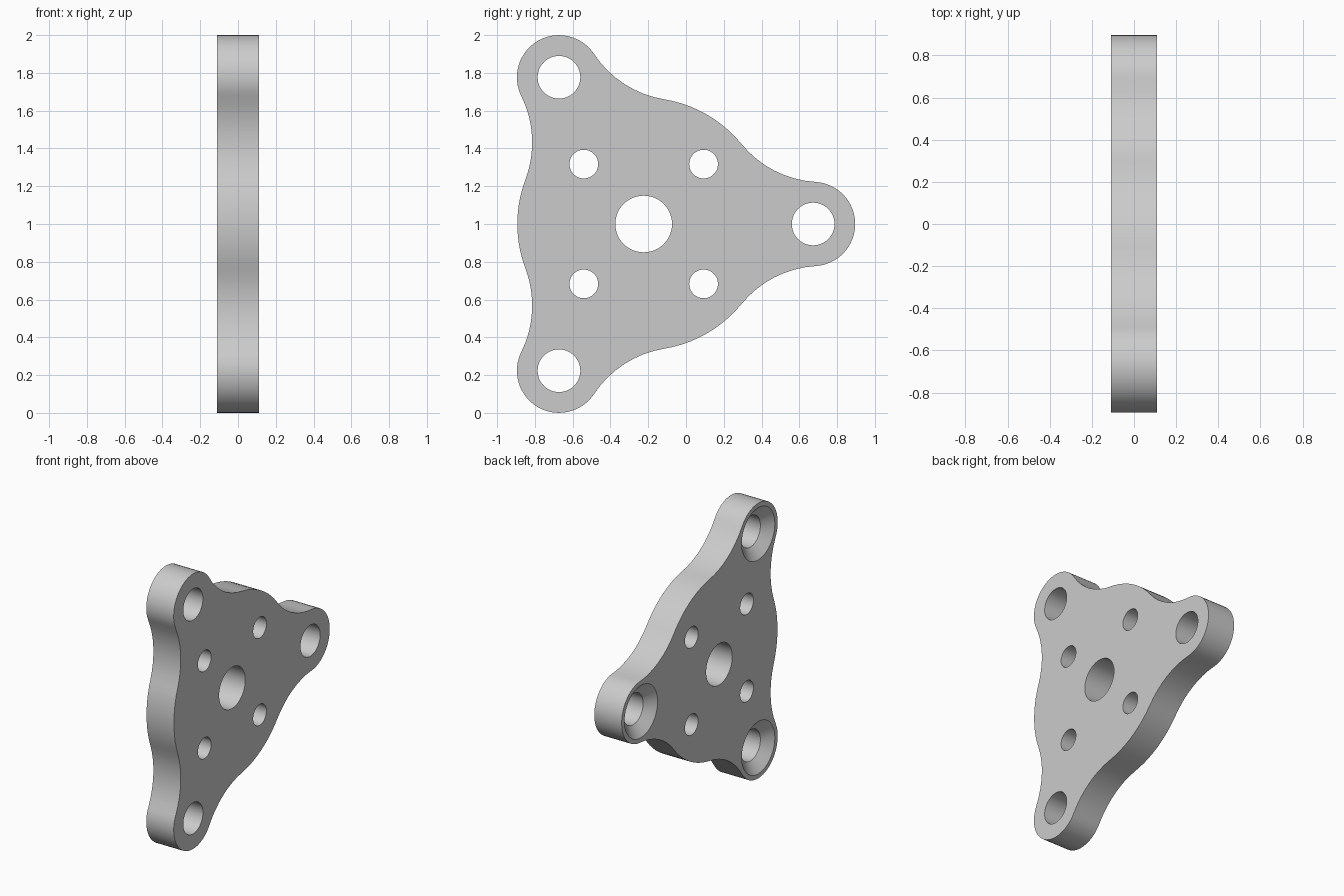
import bpy, bmesh
from math import sin, cos, acos, atan2, pi, radians, hypot

cube = bpy.data.objects.get("Cube")
if cube:
    bpy.data.objects.remove(cube, do_unlink=True)

HALF = 0.11                # half thickness along x
CY, CZ = -0.224, 1.0       # plate centre
REACH, LOBE = 0.897, 0.223 # lobe distance and radius
BODY, FILLET = 0.669, 0.55 # bulge and fillet radii


def make_object(name, bm):
    bmesh.ops.recalc_face_normals(bm, faces=bm.faces)
    mesh = bpy.data.meshes.new(name)
    bm.to_mesh(mesh)
    bm.free()
    obj = bpy.data.objects.new(name, mesh)
    bpy.context.collection.objects.link(obj)
    return obj


def loft(bm, loops):
    """Closed solid through matching loops of points."""
    rings = [[bm.verts.new(p) for p in loop] for loop in loops]
    n = len(rings[0])
    for a, b in zip(rings, rings[1:]):
        for i in range(n):
            j = (i + 1) % n
            bm.faces.new((a[i], a[j], b[j], b[i]))
    bm.faces.new(rings[0])
    bm.faces.new(rings[-1])


def arc(cy, cz, r, start, end, steps):
    return [(cy + r * cos(start + (end - start) * i / steps),
             cz + r * sin(start + (end - start) * i / steps))
            for i in range(steps + 1)]


def polar(r, a):
    return CY + r * cos(a), CZ + r * sin(a)


# Outline: three lobes and three bulges joined by tangent concave arcs
far, near = BODY + FILLET, LOBE + FILLET
swing = acos((far**2 + REACH**2 - near**2) / (2 * far * REACH))
wrap = atan2(far * sin(swing), far * cos(swing) - REACH)
outline = []
for k in range(3):
    a = k * 2 * pi / 3
    b = a + 2 * pi / 3
    outline += arc(*polar(REACH, a), LOBE, a - wrap, a + wrap, 24)[:-1]
    outline += arc(*polar(far, a + swing), FILLET, a + wrap + pi, a + swing + pi, 8)[:-1]
    outline += arc(CY, CZ, BODY, a + swing, b - swing, 10)[:-1]
    outline += arc(*polar(far, b - swing), FILLET, b - swing + pi, b - wrap + pi, 8)[:-1]

bm = bmesh.new()
loft(bm, [[(x, y, z) for y, z in outline] for x in (-HALF, HALF)])
plate = make_object("mounting_plate", bm)


# Hole cutters, each a list of (x, radius) turned about the x axis
def add_hole(bm, cy, cz, profile, sides=48):
    loft(bm, [[(x, y, z) for y, z in arc(cy, cz, r, 0, 2 * pi, sides)[:-1]]
              for x, r in profile])


def straight(r):
    return [(-0.2, r), (0.2, r)]


bm = bmesh.new()
add_hole(bm, CY, CZ, straight(0.15))
for sy in (-1, 1):
    for sz in (-1, 1):
        add_hole(bm, CY + sy * 0.317, CZ + sz * 0.317, straight(0.076))
# Lobe holes are countersunk on the -x face
sunk = [(-0.2, 0.19), (-HALF, 0.19), (-HALF + 0.062, 0.113), (0.2, 0.113)]
for k in range(3):
    add_hole(bm, *polar(REACH, k * 2 * pi / 3), sunk)
cutter = make_object("hole_cutters", bm)
cutter.hide_render = True

# Cut the holes and keep the result as plain mesh
mod = plate.modifiers.new("holes", 'BOOLEAN')
mod.operation = 'DIFFERENCE'
mod.solver = 'EXACT'
mod.object = cutter
bpy.context.view_layer.update()
graph = bpy.context.evaluated_depsgraph_get()
cut_mesh = bpy.data.meshes.new_from_object(plate.evaluated_get(graph))
plate.modifiers.clear()
plate.data = cut_mesh
bpy.data.objects.remove(cutter, do_unlink=True)

# Single grey material
grey = bpy.data.materials.new("light_grey")
grey.use_nodes = True
colour = (0.6, 0.6, 0.6, 1)
grey.diffuse_color = colour
grey.node_tree.nodes["Principled BSDF"].inputs["Base Color"].default_value = colour
plate.data.materials.clear()
plate.data.materials.append(grey)

# Smooth curved walls, sharp rims
bpy.ops.object.select_all(action='DESELECT')
plate.select_set(True)
bpy.context.view_layer.objects.active = plate
bpy.ops.object.shade_smooth_by_angle(angle=radians(30))
